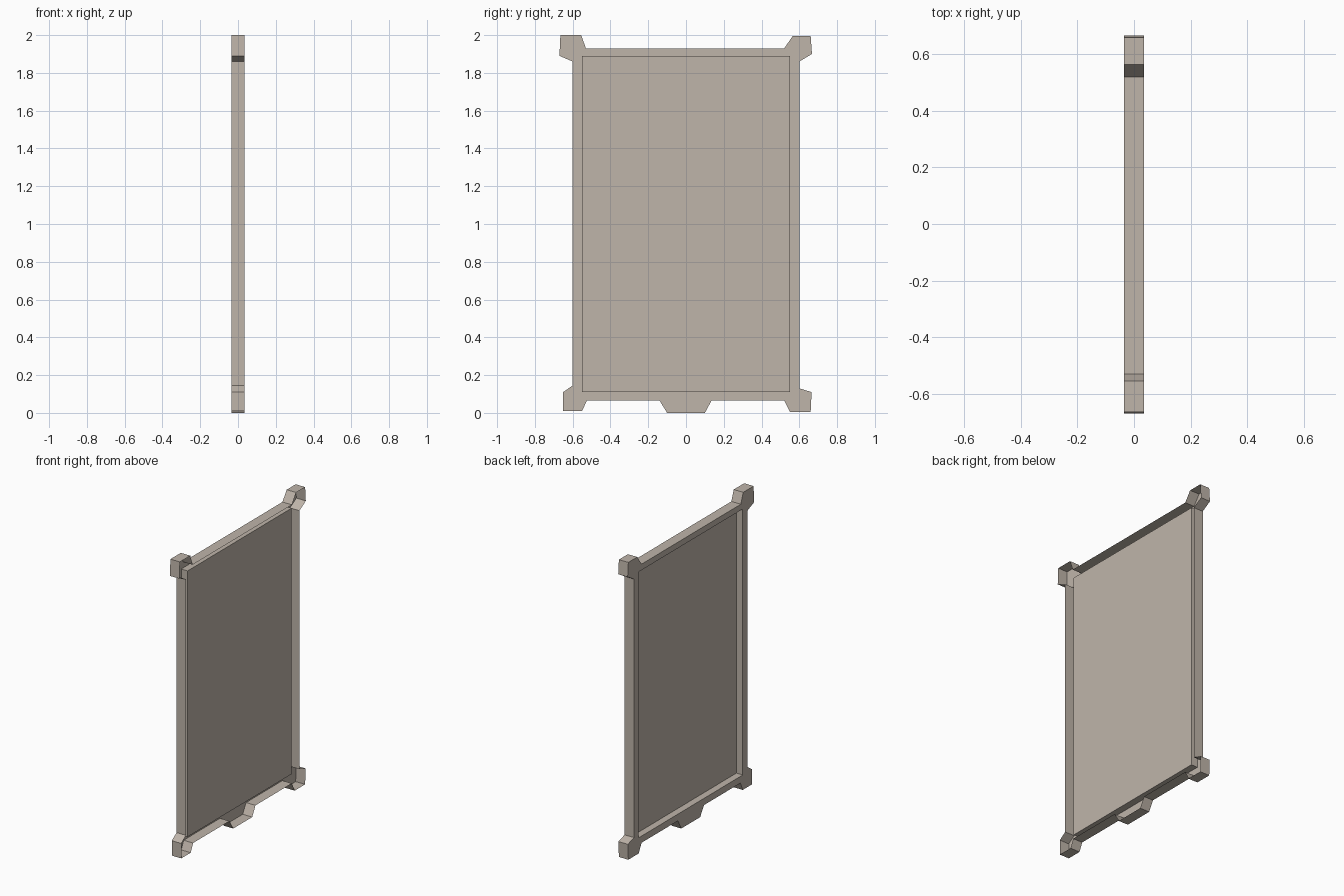
import bpy, bmesh

if "Cube" in bpy.data.objects:
    bpy.data.objects.remove(bpy.data.objects["Cube"])

BACK, FRONT, PANEL_X = -0.035, 0.035, 0.012

# Frame silhouette in (y, z), clockwise seen from +x
OUTLINE = [(-0.665, 2.0), (-0.555, 2.0), (-0.53, 1.93), (0.52, 1.93), (0.565, 1.995),
           (0.66, 1.995), (0.667, 1.90), (0.60, 1.86), (0.60, 0.13), (0.665, 0.11),
           (0.66, 0.005), (0.55, 0.005), (0.52, 0.065), (0.135, 0.065), (0.10, 0.0),
           (-0.10, 0.0), (-0.14, 0.065), (-0.525, 0.065), (-0.55, 0.01), (-0.65, 0.01),
           (-0.65, 0.11), (-0.60, 0.145), (-0.60, 1.86), (-0.67, 1.89)]
OPENING = [(-0.55, 1.89), (0.55, 1.89), (0.55, 0.11), (-0.55, 0.11)]

mat = bpy.data.materials.new("warm taupe")
mat.diffuse_color = (0.52, 0.46, 0.40, 1)
mat.use_nodes = True
mat.node_tree.nodes["Principled BSDF"].inputs["Base Color"].default_value = mat.diffuse_color


def loop(bm, pts, x):
    return [bm.verts.new((x, y, z)) for y, z in pts]


def walls(bm, front, back):
    """Quads joining two matching loops."""
    n = len(front)
    for i in range(n):
        j = (i + 1) % n
        bm.faces.new((front[i], front[j], back[j], back[i]))


def finish(bm, name):
    me = bpy.data.meshes.new(name)
    bm.to_mesh(me)
    bm.free()
    me.materials.append(mat)
    bpy.context.collection.objects.link(bpy.data.objects.new(name, me))


# Frame: flat ring on the -x side with outer walls, hollow on the +x side
bm = bmesh.new()
back = loop(bm, OUTLINE, BACK)
hole = loop(bm, OPENING, BACK)
edges = [bm.edges.new((r[i - 1], r[i])) for r in (back, hole) for i in range(len(r))]
bmesh.ops.triangle_fill(bm, edges=edges, use_beauty=True)
for f in bm.faces:
    f.normal_update()
    if f.normal.x > 0:
        f.normal_flip()
walls(bm, loop(bm, OUTLINE, FRONT), back)
finish(bm, "frame")

# Recessed panel: tray walls running in from the ring, closed by a flat sheet
bm = bmesh.new()
rim = loop(bm, OPENING, BACK)
floor = loop(bm, OPENING, PANEL_X)
walls(bm, rim, floor)
sheet = bm.faces.new(floor)
sheet.normal_update()
if sheet.normal.x > 0:
    sheet.normal_flip()
finish(bm, "recessed_panel")
